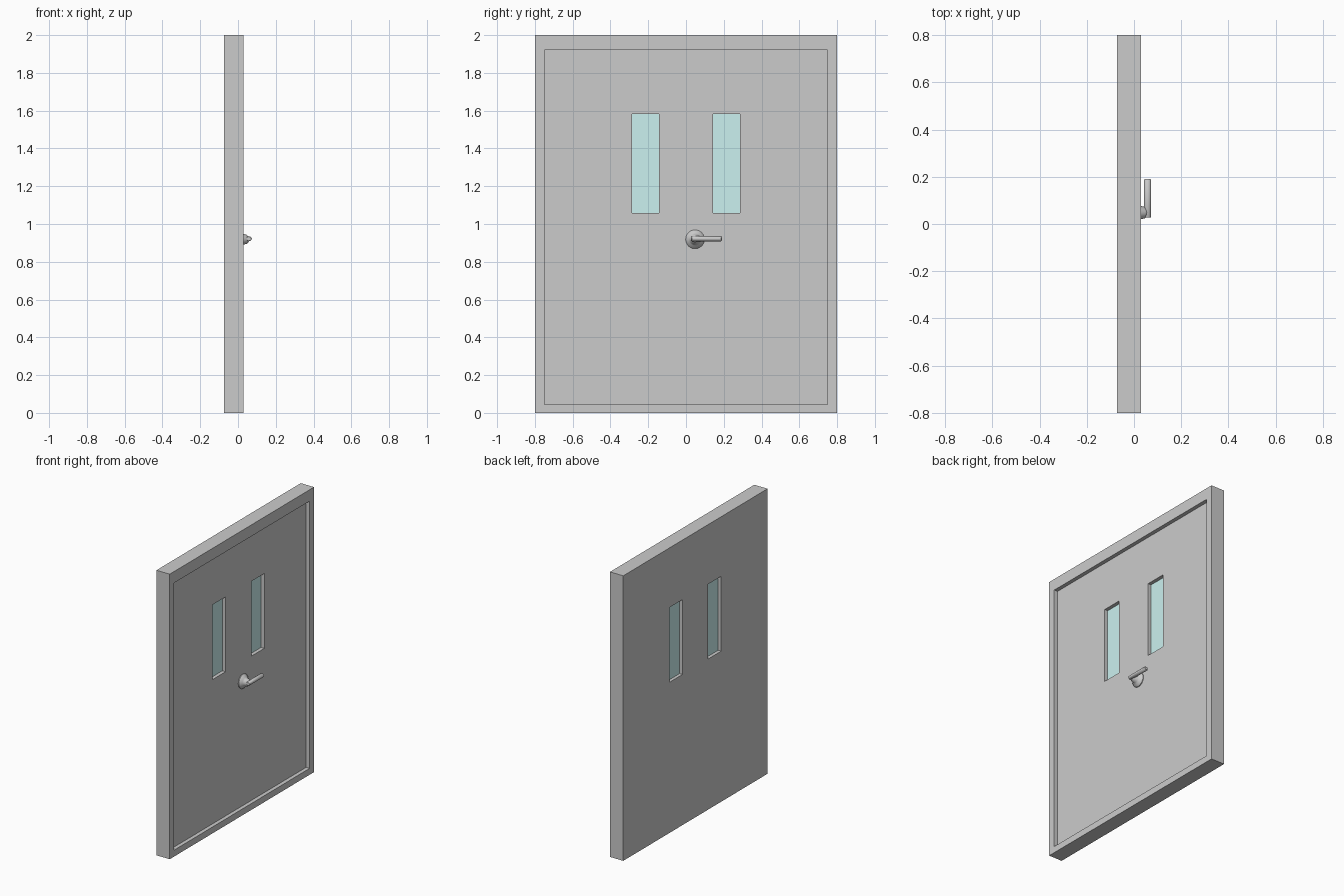
import bpy, bmesh, math

if "Cube" in bpy.data.objects:
    bpy.data.objects.remove(bpy.data.objects["Cube"])

BACK, FRONT, LEAF = -0.073, 0.03, 0.003      # x of the back, frame front and recessed leaf
PIVOT_Y, PIVOT_Z = 0.048, 0.919              # centre of the handle


def box(name, x, y, z):
    bpy.ops.mesh.primitive_cube_add(size=1, location=[(a + b) / 2 for a, b in (x, y, z)])
    ob = bpy.context.object
    ob.name = name
    ob.scale = [b - a for a, b in (x, y, z)]
    bpy.ops.object.transform_apply(location=False, rotation=False, scale=True)
    return ob


def cut(target, cutter):
    mod = target.modifiers.new("cut", 'BOOLEAN')
    mod.operation, mod.solver, mod.object = 'DIFFERENCE', 'EXACT', cutter
    bpy.context.view_layer.objects.active = target
    bpy.ops.object.modifier_apply(modifier=mod.name)
    bpy.data.objects.remove(cutter)


def lathe(name, profile, place, sides=24):
    """Closed solid from (distance along axis, radius) pairs; place maps (t, u, v) to a point."""
    bm = bmesh.new()
    rings = []
    for t, r in profile:
        rings.append([bm.verts.new(place(t, r * math.cos(a), r * math.sin(a)))
                      for a in (2 * math.pi * i / sides for i in range(sides))])
    for r0, r1 in zip(rings, rings[1:]):
        for i in range(sides):
            j = (i + 1) % sides
            bm.faces.new((r0[i], r0[j], r1[j], r1[i]))
    bm.faces.new(rings[0])
    bm.faces.new(rings[-1])
    bmesh.ops.recalc_face_normals(bm, faces=bm.faces)
    me = bpy.data.meshes.new(name)
    bm.to_mesh(me)
    bm.free()
    ob = bpy.data.objects.new(name, me)
    bpy.context.collection.objects.link(ob)
    bpy.ops.object.select_all(action='DESELECT')
    ob.select_set(True)
    bpy.context.view_layer.objects.active = ob
    bpy.ops.object.shade_smooth_by_angle(angle=math.radians(35))
    return ob


# Door slab with a raised frame around the recessed leaf
door = box("door", (BACK, FRONT), (-0.8, 0.8), (0, 2))
cut(door, box("recess_cutter", (LEAF, 0.2), (-0.75, 0.75), (0.045, 1.92)))

# Two window openings, each with a glass pane set midway in the leaf
glass = bpy.data.materials.new("glass")
glass.diffuse_color = (0.6, 0.88, 0.87, 1)
glass.use_nodes = True
glass.node_tree.nodes["Principled BSDF"].inputs["Base Color"].default_value = glass.diffuse_color
for side, y in (("left", (-0.285, -0.142)), ("right", (0.143, 0.287))):
    z = (1.057, 1.582)
    cut(door, box("window_cutter", (-0.2, 0.2), y, z))
    pane = box(side + "_window_pane", (-0.05, -0.022), y, z)
    pane.data.materials.append(glass)

# Flared rosette and neck, turned about the x axis
lathe("handle_rosette",
      [(LEAF - 0.003, 0.05), (0.008, 0.05), (0.016, 0.044), (0.024, 0.034),
       (0.03, 0.028), (0.046, 0.024), (0.056, 0.014)],
      lambda t, u, v: (t, PIVOT_Y + u, PIVOT_Z + v))

# Lever bar along y with softened ends
lathe("handle_lever",
      [(0.027, 0.8), (0.031, 1), (0.185, 1), (0.19, 0.75)],
      lambda t, u, v: (0.0575 + 0.0155 * u, t, PIVOT_Z + 0.003 + 0.0135 * v), 16)
